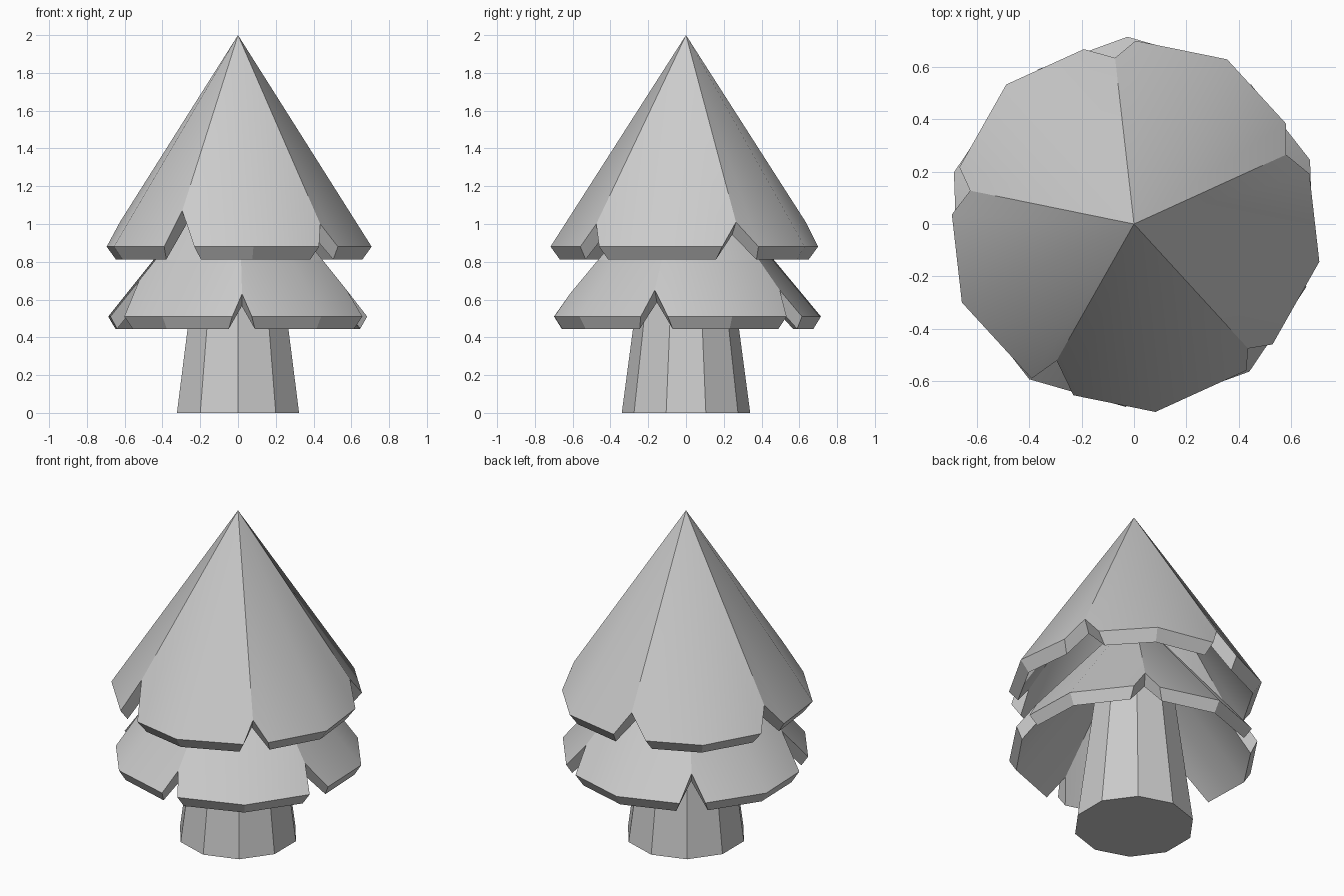
import bpy, bmesh
from math import radians, cos, sin, pi
from mathutils import Vector

if "Cube" in bpy.data.objects:
    bpy.data.objects.remove(bpy.data.objects["Cube"])


def polar(r, deg, z):
    a = radians(deg)
    return Vector((r * cos(a), r * sin(a), z))


def foliage_tier(name, base_r, base_z, apex_z, notches, inset, drop):
    """Ten-sided hollow cone; every second ridge is notched at the rim.
    notches: (angle, degrees to the end before, degrees to the end after, notch z)"""
    bm = bmesh.new()
    slope = base_r / (apex_z - base_z)
    n = len(notches)

    def on_facet(deg, off):
        # point on the straight base edge, 'off' degrees from a ridge
        return polar(base_r * cos(pi / 10) / cos(radians(18 - off)), deg, base_z)

    def inner(p, shift=0):
        flat = Vector((p.x, p.y, 0)).normalized()
        side = Vector((-flat.y, flat.x, 0))
        return p - flat * inset + side * shift - Vector((0, 0, drop))

    apex_o = bm.verts.new((0, 0, apex_z))
    apex_i = bm.verts.new((0, 0, apex_z - drop - inset / slope))
    ridge_p = [polar(slope * (apex_z - z), a, z) for a, _, _, z in notches]
    ridge_o = [bm.verts.new(p) for p in ridge_p]
    ridge_i = [bm.verts.new(inner(p)) for p in ridge_p]

    for k in range(n):
        j = (k + 1) % n
        a, _, after, _ = notches[k]
        before = notches[j][1]
        pts = [on_facet(a + after, after), polar(base_r, a + 36, base_z),
               on_facet(a + 72 - before, before)]
        out = [bm.verts.new(p) for p in pts]
        inn = [bm.verts.new(inner(p, s)) for p, s in zip(pts, (0.02, 0, -0.02))]
        # outer and inner skins of one petal
        for top, r, e in ((apex_o, ridge_o, out), (apex_i, ridge_i, inn)):
            for loop in ((top, r[k], e[0], e[1]), (top, e[1], e[2], r[j])):
                bm.faces.new(loop).smooth = True
        # rim and notch walls
        lo = [ridge_o[k], *out, ridge_o[j]]
        li = [ridge_i[k], *inn, ridge_i[j]]
        for q in range(4):
            bm.faces.new((lo[q], li[q], li[q + 1], lo[q + 1]))

    bmesh.ops.recalc_face_normals(bm, faces=bm.faces[:])
    # only the middle fold of each petal stays smooth
    ridges = set(ridge_o + ridge_i)
    for e in bm.edges:
        vs = set(e.verts)
        e.smooth = bool(vs & {apex_o, apex_i}) and not vs & ridges
    me = bpy.data.meshes.new(name)
    bm.to_mesh(me)
    bm.free()
    ob = bpy.data.objects.new(name, me)
    bpy.context.collection.objects.link(ob)


# Trunk: tapered ten-sided column
bpy.ops.mesh.primitive_cone_add(vertices=10, radius1=0.34, radius2=0.22,
                                depth=0.9, location=(0, 0, 0.45))
bpy.context.object.name = "trunk"

# Lower foliage
foliage_tier("lower_foliage", 0.715, 0.51, 1.37,
             [(-16, 4, 8, 0.65), (56, 6, 6, 0.65), (128, 6, 6, 0.65),
              (200, 8, 9, 0.70), (272, 4.5, 4, 0.63)], 0.04, 0.065)

# Upper foliage
foliage_tier("upper_foliage", 0.722, 0.88, 2.0,
             [(24.5, 8.5, 9, 1.01), (96.5, 7, 9.5, 1.01), (168.5, 6.5, 8.5, 1.01),
              (240.5, 4, 10, 1.07), (312.5, 5, 6.5, 1.0)], 0.05, 0.068)
